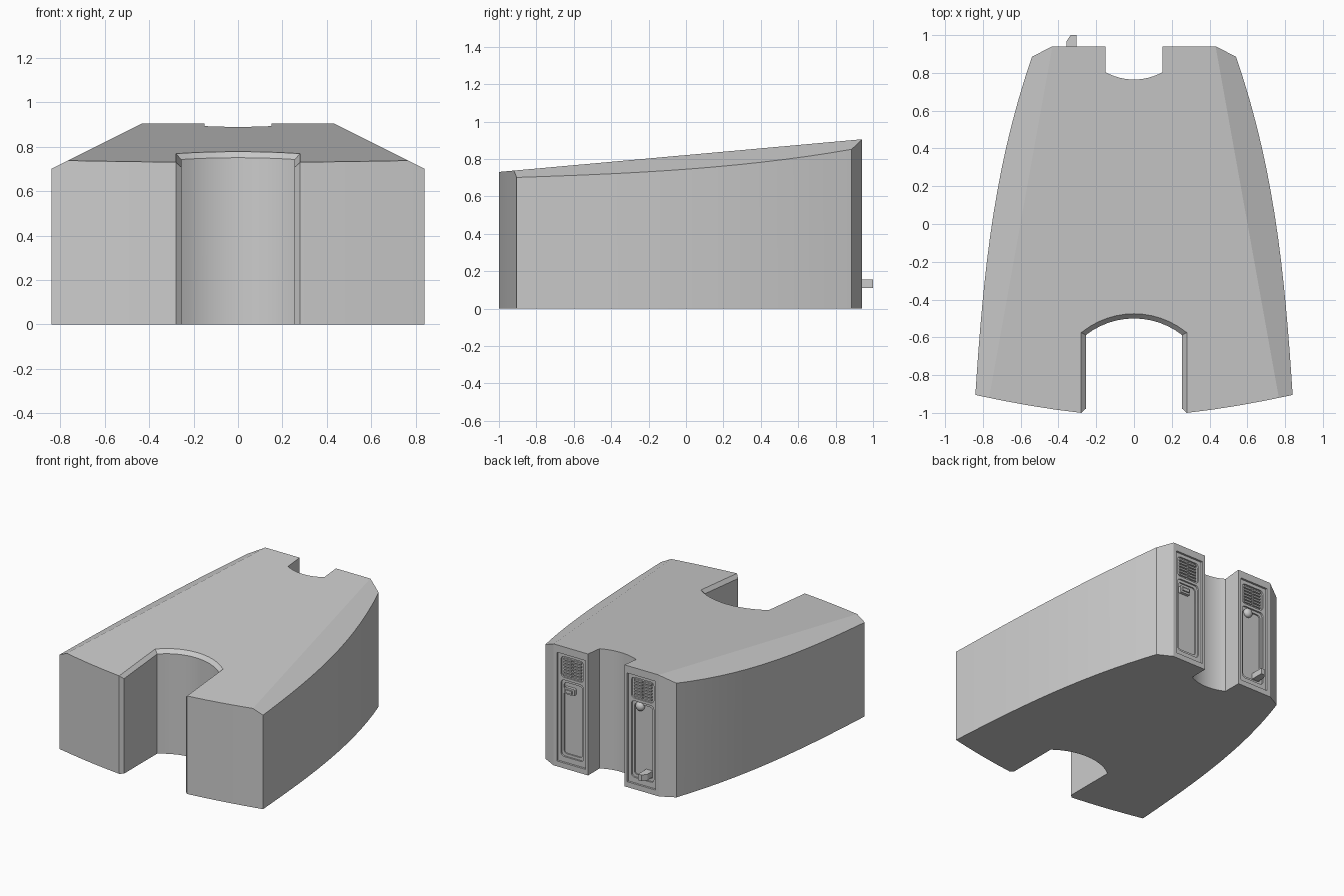
import bpy, bmesh, math
from mathutils import Vector
from mathutils.geometry import interpolate_bezier

cube = bpy.data.objects.get("Cube")
if cube:
    bpy.data.objects.remove(cube, do_unlink=True)

BACK = 0.94          # y of the flat rear face
PANEL_X = 0.29       # centre of each rear panel


def make_object(name, bm):
    bmesh.ops.recalc_face_normals(bm, faces=bm.faces)
    mesh = bpy.data.meshes.new(name)
    bm.to_mesh(mesh)
    bm.free()
    obj = bpy.data.objects.new(name, mesh)
    bpy.context.collection.objects.link(obj)
    return obj


def smooth(obj, angle=15):
    bpy.ops.object.select_all(action='DESELECT')
    obj.select_set(True)
    bpy.context.view_layer.objects.active = obj
    bpy.ops.object.shade_smooth_by_angle(angle=math.radians(angle))


def prism(points, z0, z1):
    bm = bmesh.new()
    face = bm.faces.new([bm.verts.new((x, y, z0)) for x, y in points])
    up = bmesh.ops.extrude_face_region(bm, geom=[face])["geom"]
    bmesh.ops.translate(bm, vec=(0, 0, z1 - z0),
                        verts=[v for v in up if isinstance(v, bmesh.types.BMVert)])
    return bm


def rounded_box(name, x, y, z, size, radius=0.0):
    """Box with its edges along y rounded."""
    bm = bmesh.new()
    bmesh.ops.create_cube(bm, size=1)
    bmesh.ops.scale(bm, vec=size, verts=bm.verts)
    bmesh.ops.translate(bm, vec=(x, y, z), verts=bm.verts)
    if radius:
        edges = [e for e in bm.edges
                 if abs(e.verts[0].co.y - e.verts[1].co.y) > size[1] / 2]
        bmesh.ops.bevel(bm, geom=edges, offset=radius, segments=4,
                        profile=0.5, affect='EDGES')
    return make_object(name, bm)


def arc(half, y_edge, y_mid, steps=12):
    """Circular arc from +half to -half, bulging from y_edge to y_mid."""
    sag = y_mid - y_edge
    radius = (half ** 2 + sag ** 2) / (2 * abs(sag))
    sweep = math.asin(half / radius)
    sign = math.copysign(1, sag)
    points = []
    for i in range(steps + 1):
        a = sweep * (1 - 2 * i / steps)
        points.append((radius * math.sin(a),
                       y_mid - sign * radius * (1 - math.cos(a))))
    return points


def slice_top(bm, point, normal):
    cut = bmesh.ops.bisect_plane(bm, geom=bm.verts[:] + bm.edges[:] + bm.faces[:],
                                 dist=1e-5, plane_co=point, plane_no=normal,
                                 clear_outer=True)["geom_cut"]
    bmesh.ops.edgeloop_fill(bm, edges=[e for e in cut if isinstance(e, bmesh.types.BMEdge)])


# Half of the plan outline, from the front notch round to the rear notch
curve = interpolate_bezier(Vector((0.84, -0.905)), Vector((0.80, -0.3)),
                           Vector((0.75, 0.28)), Vector((0.54, 0.885)), 16)
half = [(0.255, -1.003), (0.42, -0.982), (0.56, -0.96), (0.7, -0.934)]
half += [(p.x, p.y) for p in curve] + [(0.435, BACK), (0.15, BACK)]
rear_notch = arc(0.15, 0.803, 0.765)
front_notch = arc(0.255, -0.588, -0.5)
outline = half + rear_notch + [(-x, y) for x, y in reversed(half)] + front_notch[::-1]

# Main body: extruded plan, sloping top and two slanted shoulders
bm = prism(outline, 0, 1.2)
slope = 0.09
slice_top(bm, (0, BACK, 0.905), Vector((0, -slope, 1)).normalized())
for side in (1, -1):
    slice_top(bm, (side * 0.432, 0, 0.905), Vector((side * 0.5, 0, 1)).normalized())

# Chamfer round the front notch
rim = []
for e in bm.edges:
    a, b = (v.co for v in e.verts)
    mouth = all(abs(abs(p.x) - 0.255) < 0.002 and p.y < -0.95 for p in (a, b))
    top = all(abs(p.x) < 0.26 and p.y < -0.45 and p.z > 0.5 for p in (a, b))
    if mouth or top:
        rim.append(e)
bmesh.ops.bevel(bm, geom=rim, offset=0.025, segments=1, affect='EDGES')
body = make_object("body", bm)


def carve(cutter):
    mod = body.modifiers.new("recess", 'BOOLEAN')
    mod.operation = 'DIFFERENCE'
    mod.solver = 'EXACT'
    mod.object = cutter
    bpy.context.view_layer.objects.active = body
    bpy.ops.object.modifier_apply(modifier=mod.name)
    bpy.data.objects.remove(cutter, do_unlink=True)


# Stepped recesses in the two rear panels: width, z range, depth, corner radius
recesses = [(0.235, 0.04, 0.85, 0.015, 0),
            (0.185, 0.67, 0.825, 0.027, 0.025),
            (0.185, 0.08, 0.65, 0.027, 0.025),
            (0.15, 0.10, 0.63, 0.037, 0.02)]
for side in (1, -1):
    for width, z0, z1, depth, radius in recesses:
        carve(rounded_box("cutter", side * PANEL_X, BACK, (z0 + z1) / 2,
                          (width, depth * 2, z1 - z0), radius))
smooth(body)

# Vent grilles: two columns of slats on each panel
for side, label in ((1, "left"), (-1, "right")):
    for row in range(6):
        for col in (-1, 1):
            rounded_box(f"{label}_vent_slat", side * PANEL_X + col * 0.039,
                        BACK - 0.022, 0.69 + row * 0.023, (0.068, 0.014, 0.012))

# Small latch on the left panel
rounded_box("latch_plate", 0.315, BACK - 0.03, 0.575, (0.085, 0.03, 0.05), 0.008)
rounded_box("latch_button", 0.315, BACK - 0.02, 0.575, (0.055, 0.03, 0.022))

# Round knob on the right panel
bm = bmesh.new()
bmesh.ops.create_uvsphere(bm, u_segments=24, v_segments=12, radius=0.034)
bmesh.ops.scale(bm, vec=(1, 0.8, 1), verts=bm.verts)
bmesh.ops.translate(bm, vec=(-0.26, BACK - 0.03, 0.615), verts=bm.verts)
smooth(make_object("knob", bm), 40)

# Projecting pedal at the foot of the right panel
pedal = [(-0.305, 0.9), (-0.305, 1.0), (-0.335, 1.0), (-0.358, 0.967), (-0.358, 0.9)]
make_object("pedal", prism(pedal, 0.11, 0.155))
